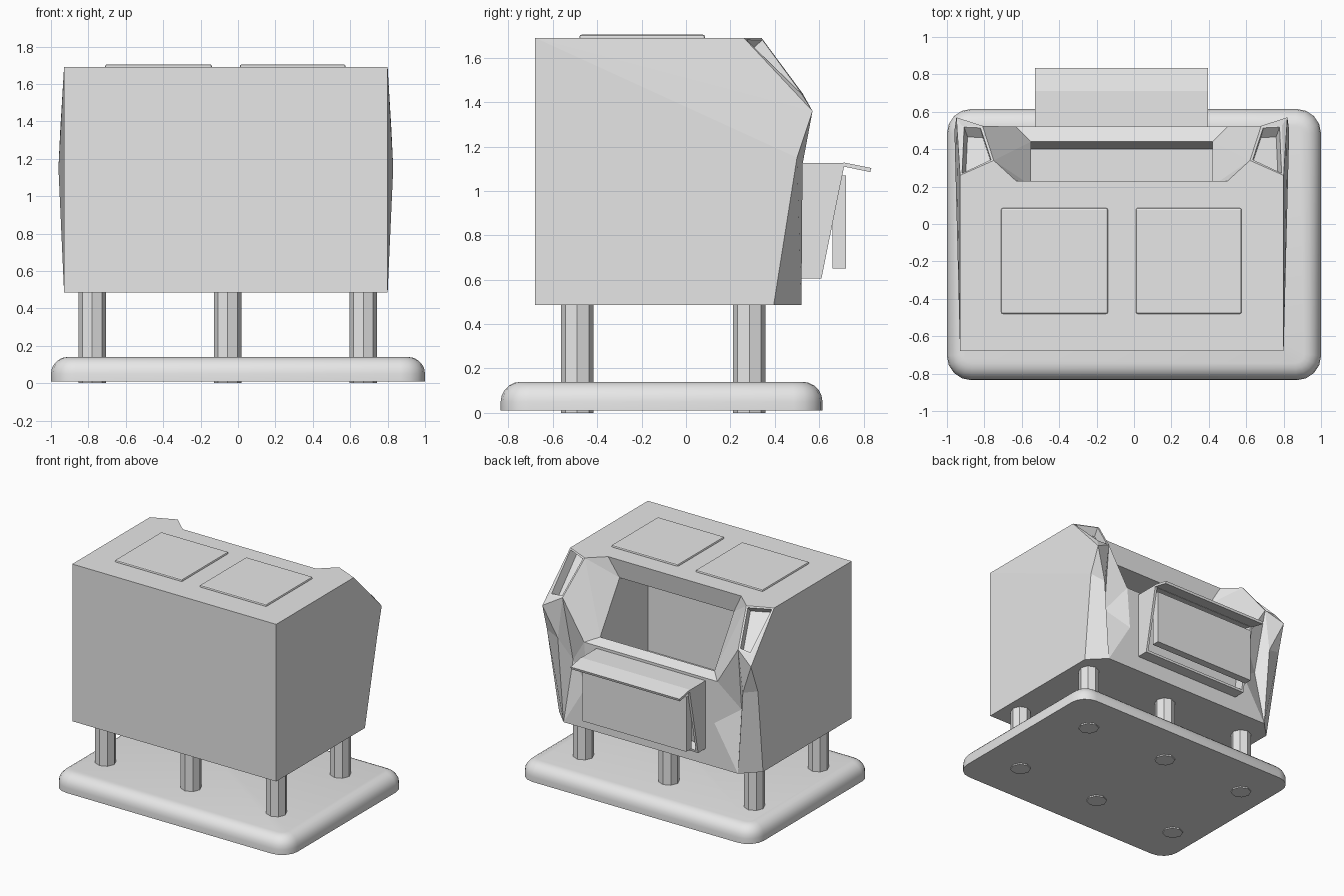
import bpy, bmesh
from mathutils import Vector

old = bpy.data.objects.get("Cube")
if old:
    bpy.data.objects.remove(old, do_unlink=True)

grey = bpy.data.materials.new("light_grey")
grey.use_nodes = True
grey.diffuse_color = (0.8, 0.8, 0.8, 1)
grey.node_tree.nodes["Principled BSDF"].inputs["Base Color"].default_value = (0.8, 0.8, 0.8, 1)

MID = -0.065       # centre line of the cabin
BOTTOM, TOP = 0.485, 1.69


def finish(bm, name):
    bmesh.ops.recalc_face_normals(bm, faces=bm.faces)
    mesh = bpy.data.meshes.new(name)
    bm.to_mesh(mesh)
    bm.free()
    mesh.materials.append(grey)
    obj = bpy.data.objects.new(name, mesh)
    bpy.context.collection.objects.link(obj)
    return obj


def box_mesh(x0, x1, y0, y1, z0, z1):
    bm = bmesh.new()
    bmesh.ops.create_cube(bm, size=1)
    for v in bm.verts:
        v.co = Vector(((x0, x1)[v.co.x > 0], (y0, y1)[v.co.y > 0], (z0, z1)[v.co.z > 0]))
    return bm


def prism(name, profile, x0, x1):
    """Extrude a (y, z) profile along x; returns the open bmesh."""
    bm = bmesh.new()
    ends = [[bm.verts.new((x, y, z)) for y, z in profile] for x in (x0, x1)]
    for ring in ends:
        bm.faces.new(ring)
    n = len(profile)
    for i in range(n):
        j = (i + 1) % n
        bm.faces.new((ends[0][i], ends[0][j], ends[1][j], ends[1][i]))
    bmesh.ops.recalc_face_normals(bm, faces=bm.faces)
    return bm


def recess(bm, faces, rim, depth):
    for f in faces:
        bmesh.ops.inset_individual(bm, faces=[f], thickness=rim)
        bmesh.ops.inset_individual(bm, faces=[f], thickness=0.004, depth=-depth)


# Base slab: rounded corners, rounded upper rim
bm = box_mesh(-1, 1, -0.835, 0.615, 0.01, 0.14)
upright = [e for e in bm.edges if abs(e.verts[0].co.z - e.verts[1].co.z) > 0.1]
bmesh.ops.bevel(bm, geom=upright, offset=0.13, segments=4, profile=0.5, affect='EDGES')
rim = [e for e in bm.edges if all(v.co.z > 0.13 for v in e.verts)]
bmesh.ops.bevel(bm, geom=rim, offset=0.09, segments=5, profile=0.5, affect='EDGES')
base = finish(bm, "base_slab")
bpy.ops.object.select_all(action='DESELECT')
base.select_set(True)
bpy.context.view_layer.objects.active = base
bpy.ops.object.shade_smooth_by_angle()

# Six octagonal legs
for row, y in (("front", -0.49), ("back", 0.285)):
    for side, x in (("right", -0.78), ("middle", -0.055), ("left", 0.67)):
        bm = bmesh.new()
        bmesh.ops.create_cone(bm, cap_ends=True, segments=8, radius1=0.074, radius2=0.074, depth=BOTTOM)
        bmesh.ops.translate(bm, verts=bm.verts, vec=(x, y, BOTTOM / 2))
        finish(bm, f"{row}_{side}_leg")

# Cabin shell: named corners of one half, mirrored about the centre line
corners = {
    "A": (.865, .26, TOP), "B": (.685, .34, TOP), "C": (.745, .525, 1.44), "D": (.855, .525, 1.43),
    "E": (.885, .57, 1.36), "F": (.895, .50, 1.15), "G": (.865, .395, BOTTOM), "H": (.74, .52, BOTTOM),
    "Q": (.785, .525, 1.12), "P": (.715, .44, .94), "N": (.54, .52, .82), "S": (.565, .52, 1.145),
    "I": (.485, .44, 1.175), "T": (.485, .205, 1.54), "R": (.565, .23, TOP),
    "J": (.485, .40, .85), "K": (.485, -.14, .85), "L": (.485, -.14, 1.54),
    "U": (.865, -.68, TOP), "V": (.865, -.68, BOTTOM),
}
half_faces = ("ABCD ADE CDE CEQ EFQ FGHQ QHP CQP CPS SPN NPH "
              "BRT BTI BISC UAE UEF UFGV TIJKL").split()
# Strips that run across to the mirrored corners
cross_faces = "UABR RT TL LK KJ JI IS SNH HGV VU".split()

bm = bmesh.new()
verts = {}
for key, (x, y, z) in corners.items():
    verts[key, 1] = bm.verts.new((MID + x, y, z))
    verts[key, -1] = bm.verts.new((MID - x, y, z))
lamps = []
for names in half_faces:
    for s in (1, -1):
        f = bm.faces.new([verts[k, s] for k in names])
        if names == "ABCD":
            lamps.append(f)
for names in cross_faces:
    bm.faces.new([verts[k, 1] for k in names] + [verts[k, -1] for k in reversed(names)])
bmesh.ops.recalc_face_normals(bm, faces=bm.faces)
# Sunken lamp openings at the upper corners
recess(bm, lamps, 0.018, 0.07)
finish(bm, "cabin_shell")

# Roof hatches
for side, x0, x1 in (("right", -0.71, -0.14), ("left", 0.01, 0.575)):
    bm = box_mesh(x0, x1, -0.48, 0.085, TOP - 0.005, TOP + 0.014)
    edges = [e for e in bm.edges if any(v.co.z > TOP for v in e.verts)]
    bmesh.ops.bevel(bm, geom=edges, offset=0.009, segments=2, profile=0.5, affect='EDGES')
    finish(bm, f"{side}_roof_hatch")

# Rear housing with a hollow sloping face
bm = prism("rear_housing", [(.51, 1.125), (.715, 1.125), (.61, .605), (.51, .605)], -0.53, 0.395)
slope = [f for f in bm.faces if f.normal.y > 0.5]
recess(bm, slope, 0.025, 0.08)
finish(bm, "rear_housing")

# Flap above and upright panel in front of the housing
finish(prism("rear_flap", [(.71, 1.128), (.835, 1.103), (.83, 1.085), (.71, 1.11)], -0.53, 0.395), "rear_flap")
finish(box_mesh(-0.507, 0.375, 0.66, 0.72, 0.65, 1.07), "rear_panel")
